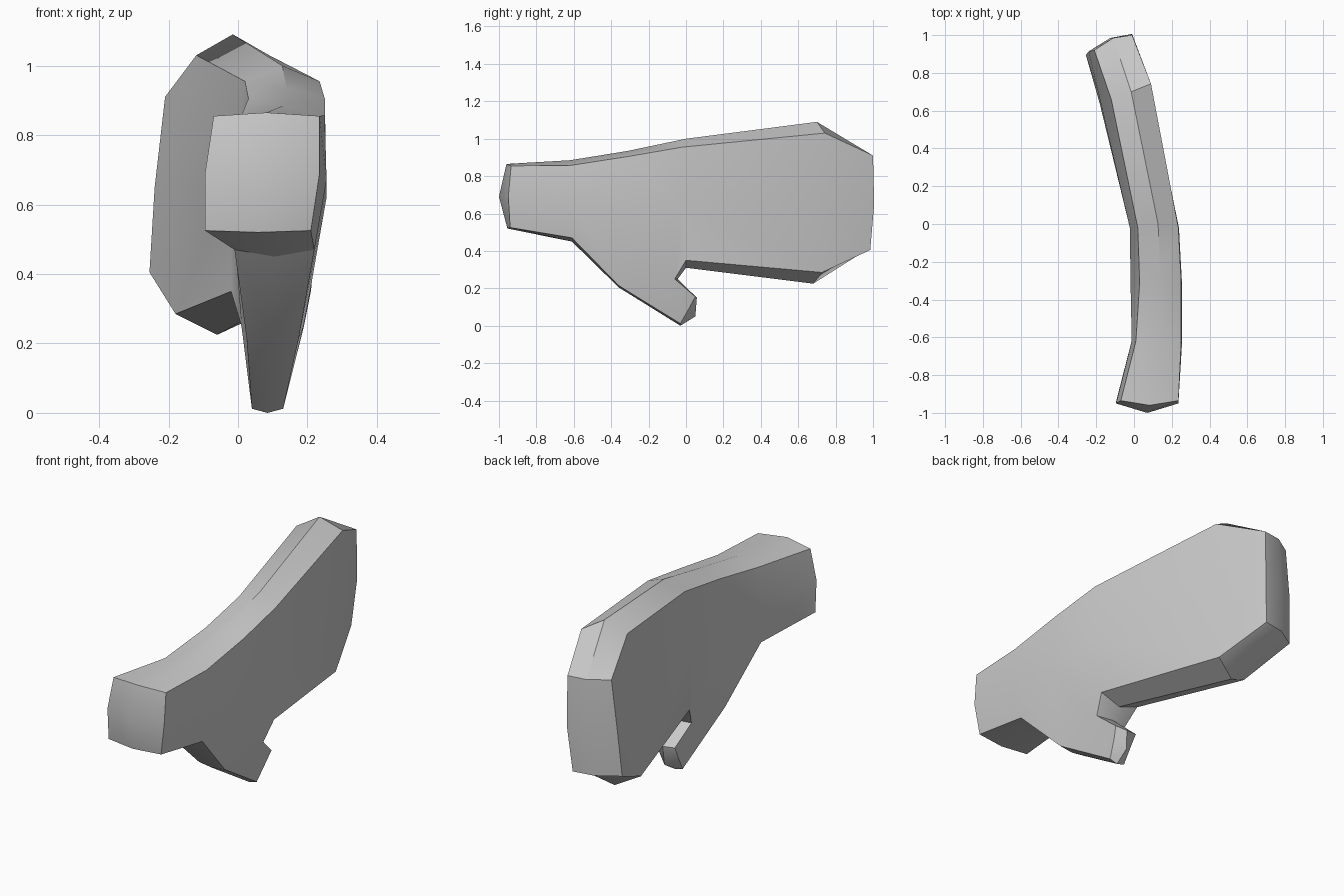
import bpy
import bmesh
import math

if "Cube" in bpy.data.objects:
    bpy.data.objects.remove(bpy.data.objects["Cube"], do_unlink=True)

# One flat colour for the whole hand
grey = bpy.data.materials.new("pale_grey")
grey.use_nodes = True
colour = (0.6, 0.6, 0.6, 1.0)
grey.diffuse_color = colour
grey.node_tree.nodes["Principled BSDF"].inputs["Base Color"].default_value = colour

# Hand outline: ridge y, ridge z, offset of the side edges (y, z), inner x, outer x
OUTLINE = {
    "wrist_top": (-.96, .865, .025, -.01, -.07, .235),
    "cuff_top": (-.62, .885, 0, -.028, .01, .25),
    "back_top": (-.31, .935, 0, -.03, .03, .25),
    "knuckle_top": (0, 1.0, -.02, -.045, .02, .235),
    "finger_top": (.70, 1.09, 0, -.06, -.12, .09),
    "tip_top": (.985, .91, -.025, 0, -.21, -.01),
    "tip_mid": (.985, .65, -.025, 0, -.24, -.01),
    "tip_low": (.965, .405, -.025, 0, -.255, -.03),
    "finger_low": (.68, .225, 0, .06, -.18, .06),
    "crotch": (0, .31, 0, .04, -.02, .21),
    "web": (-.045, .25, -.015, 0, .01, .19),
    "thumb_back": (.058, .15, -.008, .005, .03, .16),
    "thumb_tip": (.05, .05, -.03, .05, .035, .145),
    "thumb_low": (-.03, 0, 0, .012, .04, .13),
    "thumb_root": (-.36, .205, 0, .01, .025, .175),
    "cuff_low": (-.61, .45, 0, .02, -.01, .22),
    "wrist_low": (-.955, .52, .015, .005, -.095, .21),
    "wrist_mid": (-1.0, .69, .05, 0, -.095, .235),
}

# Points inside the two broad sides: y, z, inner x, outer x
INSIDE = {
    "cuff": (-.62, .67, -.012, .255),
    "back": (-.33, .62, -.018, .255),
    "palm": (-.02, .65, -.022, .238),
    "finger": (.70, .66, -.19, .09),
}

# Panels that cover each broad side
PANELS = [
    "wrist_top cuff_top cuff wrist_mid",
    "cuff_top back_top back cuff",
    "back_top knuckle_top palm back",
    "knuckle_top finger_top finger palm",
    "finger_top tip_top tip_mid finger",
    "wrist_mid cuff cuff_low wrist_low",
    "cuff back thumb_root cuff_low",
    "back palm web thumb_root",
    "palm crotch web",
    "palm finger finger_low crotch",
    "finger tip_mid tip_low finger_low",
    "thumb_root web thumb_back thumb_tip thumb_low",
]


def build_hand():
    bm = bmesh.new()
    ridge, inner, outer = {}, {}, {}
    for name, (y, z, dy, dz, x_in, x_out) in OUTLINE.items():
        middle = (x_in + x_out) / 2
        # Fingers bend sideways, so their sections are turned
        skew = 0.4 * (x_out - middle) if y > 0.5 else 0
        ridge[name] = bm.verts.new((middle, y, z))
        inner[name] = bm.verts.new((x_in, y + dy - skew, z + dz))
        outer[name] = bm.verts.new((x_out, y + dy + skew, z + dz))
    for name, (y, z, x_in, x_out) in INSIDE.items():
        inner[name] = bm.verts.new((x_in, y, z))
        outer[name] = bm.verts.new((x_out, y, z))

    # Rim strips, then side panels
    names = list(OUTLINE)
    for a, b in zip(names, names[1:] + names[:1]):
        for side in (inner, outer):
            bm.faces.new((ridge[a], ridge[b], side[b], side[a]))
    for panel in PANELS:
        for side in (inner, outer):
            bm.faces.new([side[name] for name in panel.split()])

    bmesh.ops.recalc_face_normals(bm, faces=bm.faces)
    mesh = bpy.data.meshes.new("mitten_hand")
    bm.to_mesh(mesh)
    bm.free()
    mesh.materials.append(grey)
    hand = bpy.data.objects.new("mitten_hand", mesh)
    bpy.context.collection.objects.link(hand)
    return hand


hand = build_hand()
bpy.ops.object.select_all(action="DESELECT")
hand.select_set(True)
bpy.context.view_layer.objects.active = hand
bpy.ops.object.shade_smooth_by_angle(angle=math.radians(30))
